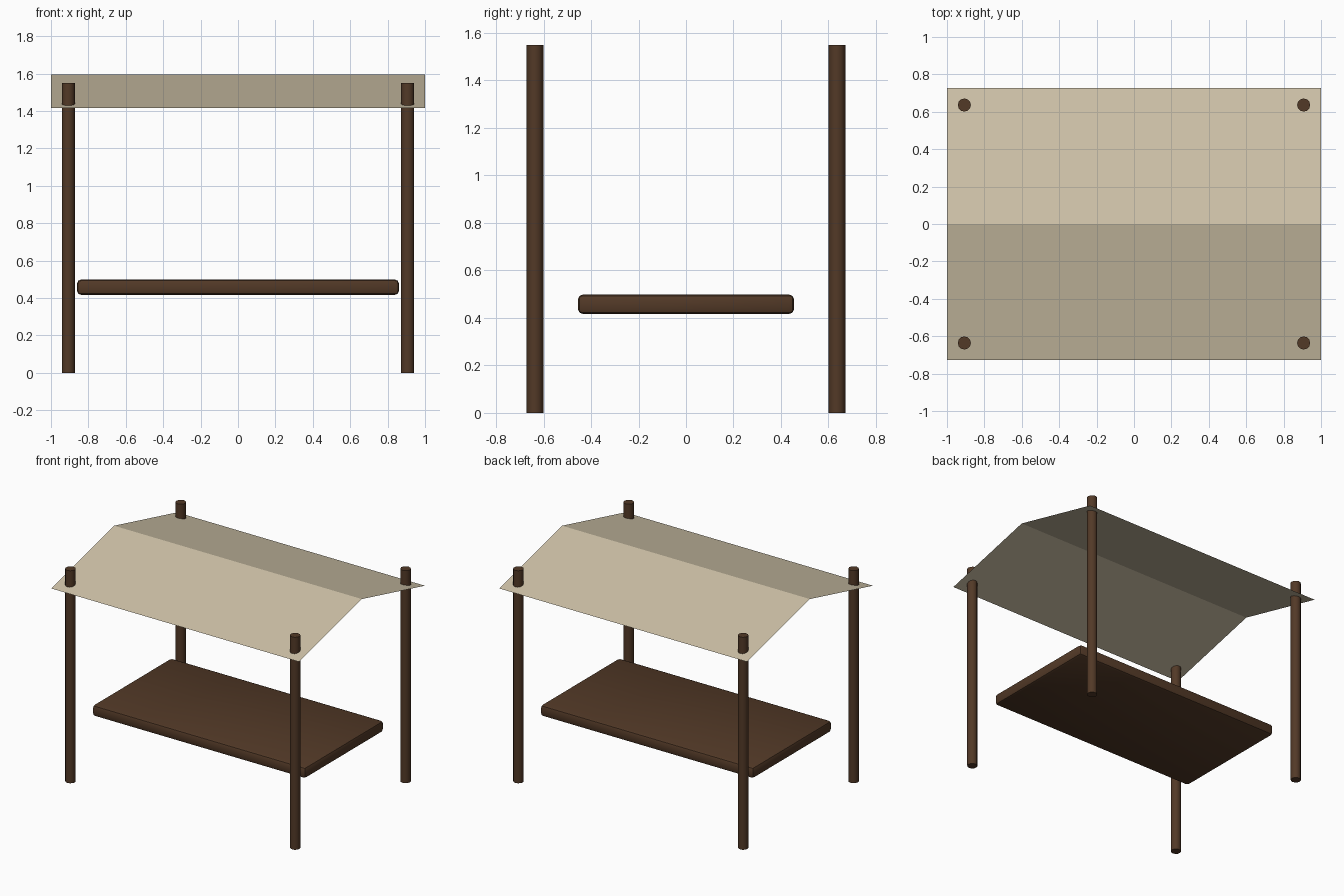
import bpy, bmesh

if "Cube" in bpy.data.objects:
    bpy.data.objects.remove(bpy.data.objects["Cube"])

def material(name, rgb):
    m = bpy.data.materials.new(name)
    m.diffuse_color = (*rgb, 1)
    m.use_nodes = True
    m.node_tree.nodes["Principled BSDF"].inputs["Base Color"].default_value = m.diffuse_color
    return m

wood = material("dark wood", (0.085, 0.041, 0.020))
cloth = material("beige canvas", (0.62, 0.54, 0.39))

def finish(ob, name, mat):
    ob.name = name
    ob.data.materials.append(mat)
    return ob

# Four corner posts, poking through the canopy
for sx, side in ((-1, "left"), (1, "right")):
    for sy, end in ((-1, "front"), (1, "back")):
        bpy.ops.mesh.primitive_cylinder_add(vertices=12, radius=0.035, depth=1.55,
                                            location=(sx * 0.907, sy * 0.636, 0.775))
        post = finish(bpy.context.object, f"{end}_{side}_post", wood)
        bpy.ops.object.shade_smooth_by_angle(angle=0.7)

# Counter board with softened edges
bpy.ops.mesh.primitive_cube_add(size=1, location=(0, 0, 0.4575))
board = finish(bpy.context.object, "counter_board", wood)
board.scale = (1.72, 0.91, 0.081)
bpy.ops.object.transform_apply(location=False, rotation=False, scale=True)
bev = board.modifiers.new("soft edges", 'BEVEL')
bev.width = 0.02
bev.segments = 2
bpy.ops.object.modifier_apply(modifier=bev.name)
bpy.ops.object.shade_smooth_by_angle(angle=0.7)

# Thin pitched canopy: one profile extruded along x
bm = bmesh.new()
profile = [(-0.726, 1.415), (0, 1.595), (0.726, 1.415)]
rows = [[bm.verts.new((x, y, z)) for y, z in profile] for x in (-1, 1)]
for i in range(2):
    bm.faces.new((rows[0][i], rows[1][i], rows[1][i + 1], rows[0][i + 1]))
me = bpy.data.meshes.new("canopy")
bm.to_mesh(me)
bm.free()
canopy = bpy.data.objects.new("canopy", me)
bpy.context.collection.objects.link(canopy)
finish(canopy, "canopy", cloth)
